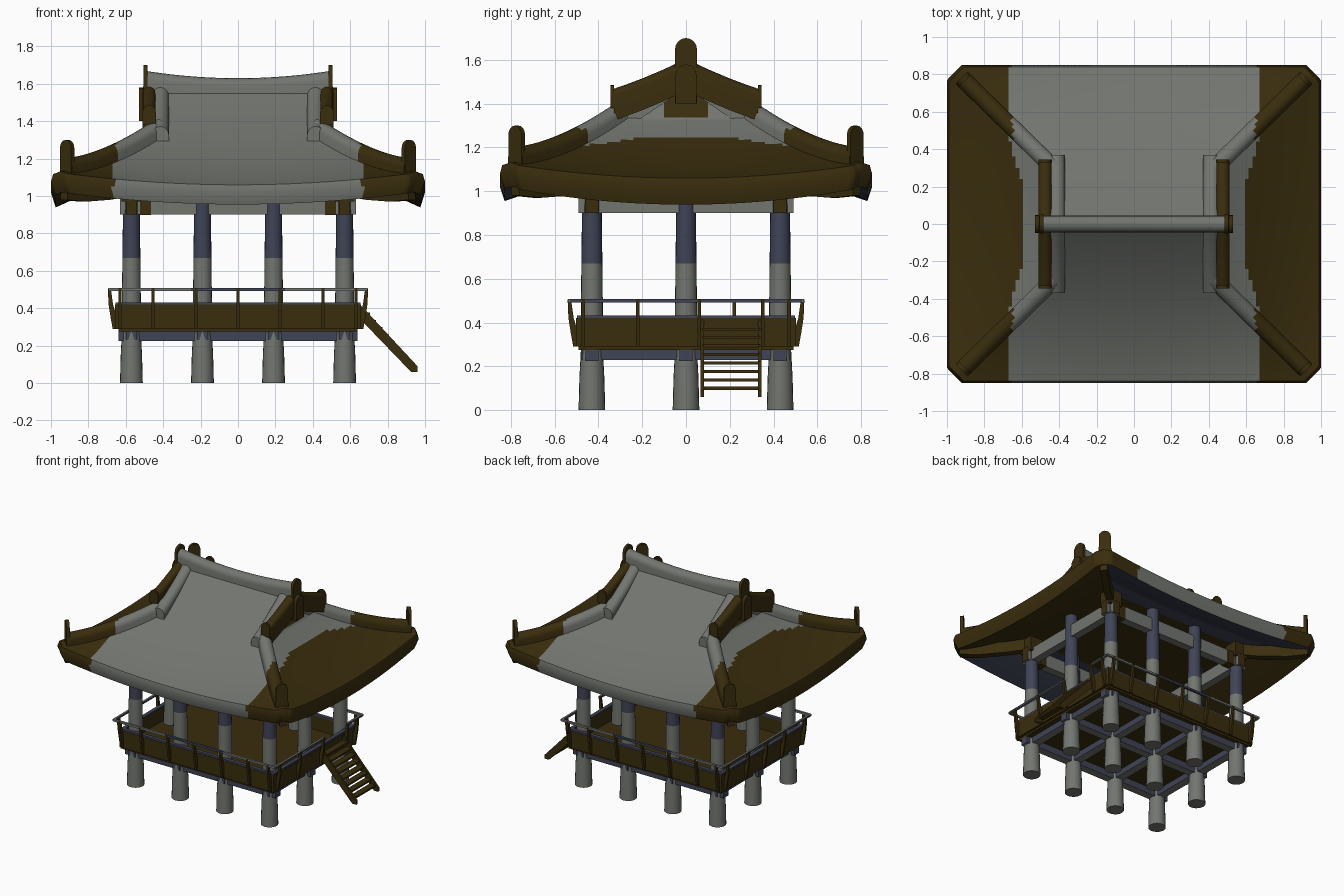
import bpy, bmesh, math
from mathutils import Vector

if "Cube" in bpy.data.objects:
    bpy.data.objects.remove(bpy.data.objects["Cube"])


def material(name, rgb):
    m = bpy.data.materials.new(name)
    m.diffuse_color = (*rgb, 1)
    m.use_nodes = True
    m.node_tree.nodes["Principled BSDF"].inputs["Base Color"].default_value = m.diffuse_color
    return m


GREY, BROWN, BLUE = 0, 1, 2
MATS = [material("stone grey", (0.168, 0.178, 0.16)),
        material("dark brown wood", (0.041, 0.026, 0.004)),
        material("slate blue", (0.05, 0.057, 0.092))]


def finish(name, verts, faces, rule, angle=40):
    """Make an object; rule is a colour index or a function of (centre, normal)."""
    bm = bmesh.new()
    vs = [bm.verts.new(v) for v in verts]
    for f in faces:
        bm.faces.new([vs[i] for i in f])
    bmesh.ops.recalc_face_normals(bm, faces=bm.faces)
    for f in bm.faces:
        f.material_index = rule(f.calc_center_median(), f.normal) if callable(rule) else rule
        f.smooth = True
    me = bpy.data.meshes.new(name)
    bm.to_mesh(me)
    bm.free()
    me.set_sharp_from_angle(angle=math.radians(angle))
    for m in MATS:
        me.materials.append(m)
    ob = bpy.data.objects.new(name, me)
    bpy.context.collection.objects.link(ob)
    return ob


def loft(name, rings, rule, angle=40):
    """Join equal closed rings of points and cap both ends."""
    n = len(rings[0])
    faces = [(r * n + i, r * n + (i + 1) % n, (r + 1) * n + (i + 1) % n, (r + 1) * n + i)
             for r in range(len(rings) - 1) for i in range(n)]
    faces += [tuple(range(n)), tuple((len(rings) - 1) * n + i for i in range(n))]
    return finish(name, [p for r in rings for p in r], faces, rule, angle)


def box(name, x0, x1, y0, y1, z0, z1, rule):
    return loft(name, [[(x0, y0, z), (x1, y0, z), (x1, y1, z), (x0, y1, z)] for z in (z0, z1)], rule)


def cone(name, x, y, sections, rule):
    """Round column from (z, radius) pairs."""
    loft(name, [[(x + r * math.cos(i * math.tau / 20), y + r * math.sin(i * math.tau / 20), z)
                 for i in range(20)] for z, r in sections], rule)


def sweep(name, path, side, profile, rule):
    """Sweep a (sideways, up) profile along a path."""
    s = Vector(side).normalized()
    loft(name, [[Vector(p) + s * a + Vector((0, 0, b)) for a, b in profile] for p in path], rule)


def arch(w, z0, z1, n=8):
    """Round-topped profile of half width w."""
    return [(-w, z0), (w, z0)] + [(w * math.cos(math.pi * i / n), z1 - w + w * math.sin(math.pi * i / n))
                                  for i in range(n + 1)]


def slope(t):
    a = 1 - t / 0.85
    return 1.06 + 0.27 * a + 0.26 * a * a


def roof_z(x, y):
    x, y = abs(x), abs(y)
    z = slope(y)
    if x > 0.45:
        z = min(z, slope(x - 0.15))
    return z + 0.07 * (x * y / 0.85) ** 2


# Roof shell: hip-and-gable height field, rounded eave and underside
NX, NY = 101, 85


def plan(i, j):
    x, y = -1 + 2 * i / (NX - 1), -0.85 + 1.7 * j / (NY - 1)
    e = max(0, abs(x) + abs(y) - 1.77) / 2
    return x - math.copysign(e, x), y - math.copysign(e, y)


verts, faces = [], []
for layer in (0, 1):
    for i in range(NX):
        for j in range(NY):
            x, y = plan(i, j)
            z = roof_z(x, y)
            k = 0.988
            if layer:
                z, k = min(z - 0.105 - 0.016 * x ** 8 * (1 - y * y), 1.08), 0.975
            verts.append((x * k, y * k, z))
idx = lambda i, j, l: l * NX * NY + i * NY + j
for l in (0, 1):
    faces += [(idx(i, j, l), idx(i + 1, j, l), idx(i + 1, j + 1, l), idx(i, j + 1, l))
              for i in range(NX - 1) for j in range(NY - 1)]
rim = ([(i, 0) for i in range(NX - 1)] + [(NX - 1, j) for j in range(NY - 1)] +
       [(i, NY - 1) for i in range(NX - 1, 0, -1)] + [(0, j) for j in range(NY - 1, 0, -1)])
base = len(verts)
for i, j in rim:
    x, y = plan(i, j)
    verts.append((x, y, roof_z(x, y) - 0.04))
for a in range(len(rim)):
    b = (a + 1) % len(rim)
    faces.append((idx(*rim[a], 0), idx(*rim[b], 0), base + b, base + a))
    faces.append((idx(*rim[a], 1), idx(*rim[b], 1), base + b, base + a))


def roof_colour(c, n):
    x, y = abs(c.x), abs(c.y)
    if c.z < roof_z(x, y) - 0.085:          # underside
        if x < 0.57 and y < 0.43:
            return BROWN
        return BLUE if x - 0.15 < y else BROWN
    return BROWN if x > 0.60 + 0.065 * min(1, max(0, (y - 0.24) / 0.2)) else GREY


finish("roof", verts, faces, roof_colour, 55)

# Main ridge, sagging in the middle, with round-topped end tiles
ridge_path = [(x / 20, 0, 0.04 * (x / 10) ** 2) for x in range(-10, 11)]
sweep("main_ridge", ridge_path, (0, 1, 0), arch(0.045, 1.48, 1.63), GREY)
for sx in (-1, 1):
    sweep("ridge_end_tile", [(sx * 0.485, 0, 0), (sx * 0.505, 0, 0)], (0, 1, 0), arch(0.05, 1.40, 1.70), BROWN)
    sweep("ridge_end_block", [(sx * 0.50, 0, 0), (sx * 0.53, 0, 0)], (0, 1, 0), arch(0.048, 1.40, 1.58), BROWN)

SIGNS = [(sx, sy) for sx in (-1, 1) for sy in (-1, 1)]
for sx, sy in SIGNS:
    # Descending gable ridge, bargeboard and its thin upturned end tile
    ts = [0.0, 0.08, 0.16, 0.24, 0.31, 0.37]
    sweep("gable_ridge", [(sx * 0.415, sy * t, slope(t) - 0.05 + 0.14 * t) for t in ts],
          (1, 0, 0), arch(0.045, -0.06, 0.075), GREY)
    sweep("gable_board", [(sx * 0.475, sy * t, 1.535 - 0.50 * t + 0.26 * t * t) for t in (0, 0.1, 0.2, 0.27, 0.33)],
          (1, 0, 0), arch(0.035, -0.075, 0.07), BROWN)
    sweep("gable_end_tile", [(sx * 0.475, sy * 0.33, 0), (sx * 0.475, sy * 0.345, 0)], (1, 0, 0),
          arch(0.036, 1.38, 1.485), BROWN)
    # Hip ridge: grey near the gable, brown towards the corner
    hip = []
    for i in range(25):
        u = i / 24
        x, y = 0.43 + 0.49 * u, 0.30 + 0.48 * u
        hip.append((sx * x, sy * y, slope(y) + 0.07 * (x * y / 0.85) ** 2))
    sweep("hip_ridge", hip, (sx, -sy, 0), arch(0.046, -0.05, 0.068),
          lambda c, n: BROWN if abs(c.x) > 0.65 else GREY)
    sweep("hip_end_tile", [(sx * 0.905, sy * 0.765, 0), (sx * 0.922, sy * 0.782, 0.0)], (sx, -sy, 0),
          arch(0.042, 1.08, 1.30), BROWN)
    # Corner rafter under the eave
    sweep("corner_rafter", [(sx * x, sy * y, z) for x, y, z in
                            ((0.55, 0.41, 1.04), (0.70, 0.55, 1.015), (0.83, 0.68, 1.005), (0.93, 0.78, 1.015))],
          (sx, -sy, 0), [(-0.025, -0.035), (0.025, -0.035), (0.025, 0.05), (-0.025, 0.05)], BROWN)
    # Corner bracket
    box("corner_bracket", sx * 0.57 - 0.053, sx * 0.57 + 0.053, sy * 0.43 - 0.053, sy * 0.43 + 0.053, 0.97, 1.09, BROWN)

# Columns: stout lower posts, two-tone upper columns round the outside
XS, YS = (-0.57, -0.19, 0.19, 0.57), (-0.43, 0, 0.43)
for x in XS:
    for y in YS:
        cone("lower_post", x, y, [(0, 0.061), (0.15, 0.057), (0.30, 0.049)], GREY)
        if abs(x) > 0.5 or y:
            cone("upper_column", x, y, [(0.30, 0.052), (0.67, 0.048), (1.09, 0.043)],
                 lambda c, n: BLUE if c.z > 0.67 else GREY)

# Lintel beams with brown ends, and floor joists
for y in YS:
    if y:
        box("long_lintel", -0.63, 0.63, y - 0.03, y + 0.03, 0.90, 1.0,
            lambda c, n: BROWN if abs(n.x) > 0.5 else GREY)
        for s in (-1, 1):
            box("lintel_plate", s * 0.495 - 0.03, s * 0.495 + 0.03, y - 0.034, y + 0.034, 0.898, 1.0, BROWN)
    box("long_joist", -0.64, 0.64, y - 0.03, y + 0.03, 0.225, 0.275, lambda c, n: GREY if n.z < -0.5 else BLUE)
for x in XS:
    if abs(x) > 0.5:
        box("side_lintel", x - 0.03, x + 0.03, -0.49, 0.49, 0.90, 0.995,
            lambda c, n: BROWN if abs(n.y) > 0.5 else GREY)
    box("cross_joist", x - 0.03, x + 0.03, -0.48, 0.48, 0.23, 0.28, lambda c, n: GREY if n.z < -0.5 else BLUE)

# Floor and skirting panels
box("floor", -0.64, 0.64, -0.49, 0.49, 0.275, 0.31, BROWN)
for s in (-1, 1):
    box("long_panel", -0.655, 0.655, s * 0.49 - 0.012, s * 0.49 + 0.012, 0.29, 0.42, BROWN)
    box("long_panel_cap", -0.65, 0.65, s * 0.485 - 0.014, s * 0.485 + 0.014, 0.42, 0.432, BLUE)
    box("side_panel", s * 0.645 - 0.012, s * 0.645 + 0.012, -0.50, 0.50, 0.29, 0.42, BROWN)
    box("side_panel_cap", s * 0.64 - 0.014, s * 0.64 + 0.014, -0.495, 0.495, 0.42, 0.432, BLUE)


# Railing: outward-curving posts and a thin top rail, open at the stair
def rail_post(x, y, dx, dy):
    rings = []
    for z, o, d in ((0.29, 0.0, 0.018), (0.35, 0.012, 0.017), (0.42, 0.028, 0.012), (0.505, 0.036, 0.008)):
        cx, cy = x + dx * o, y + dy * o
        a, b = (d, 0.008) if dx else (0.008, d)
        rings.append([(cx - a, cy - b, z), (cx + a, cy - b, z), (cx + a, cy + b, z), (cx - a, cy + b, z)])
    loft("rail_post", rings, BROWN)


for s in (-1, 1):
    for x in (-0.63, -0.455, -0.225, 0, 0.225, 0.455, 0.63):
        rail_post(x, s * 0.497, 0, s)
    for y in (-0.47, -0.22, 0.06, 0.35, 0.47) if s > 0 else (-0.47, -0.22, 0, 0.22, 0.47):
        rail_post(s * 0.652, y, s, 0)
    for x0, x1, c in ((-0.69, -0.25, GREY), (-0.25, 0.25, BLUE), (0.25, 0.69, GREY)):
        box("long_rail", x0, x1, s * 0.53 - 0.008, s * 0.53 + 0.008, 0.493, 0.508, c)
    for y0, y1 in ((-0.53, 0.065), (0.345, 0.53)) if s > 0 else ((-0.53, 0.53),):
        box("side_rail", s * 0.685 - 0.008, s * 0.685 + 0.008, y0, y1, 0.493, 0.508,
            lambda c, n: BLUE if abs(n.x) > 0.5 else GREY)

# Stair on the right side
for y in (0.075, 0.338):
    loft("stair_stringer", [[(0.65, v, 0.345), (0.65, v, 0.42), (0.69, v, 0.38), (0.96, v, 0.09),
                             (0.96, v, 0.06), (0.925, v, 0.06)] for v in (y - 0.008, y + 0.008)], BROWN)
for i in range(8):
    x, z = 0.918 - 0.0335 * i, 0.10 + 0.0385 * i
    box("stair_tread", x - 0.025, x + 0.022, 0.075, 0.338, z - 0.007, z + 0.007, BROWN)
